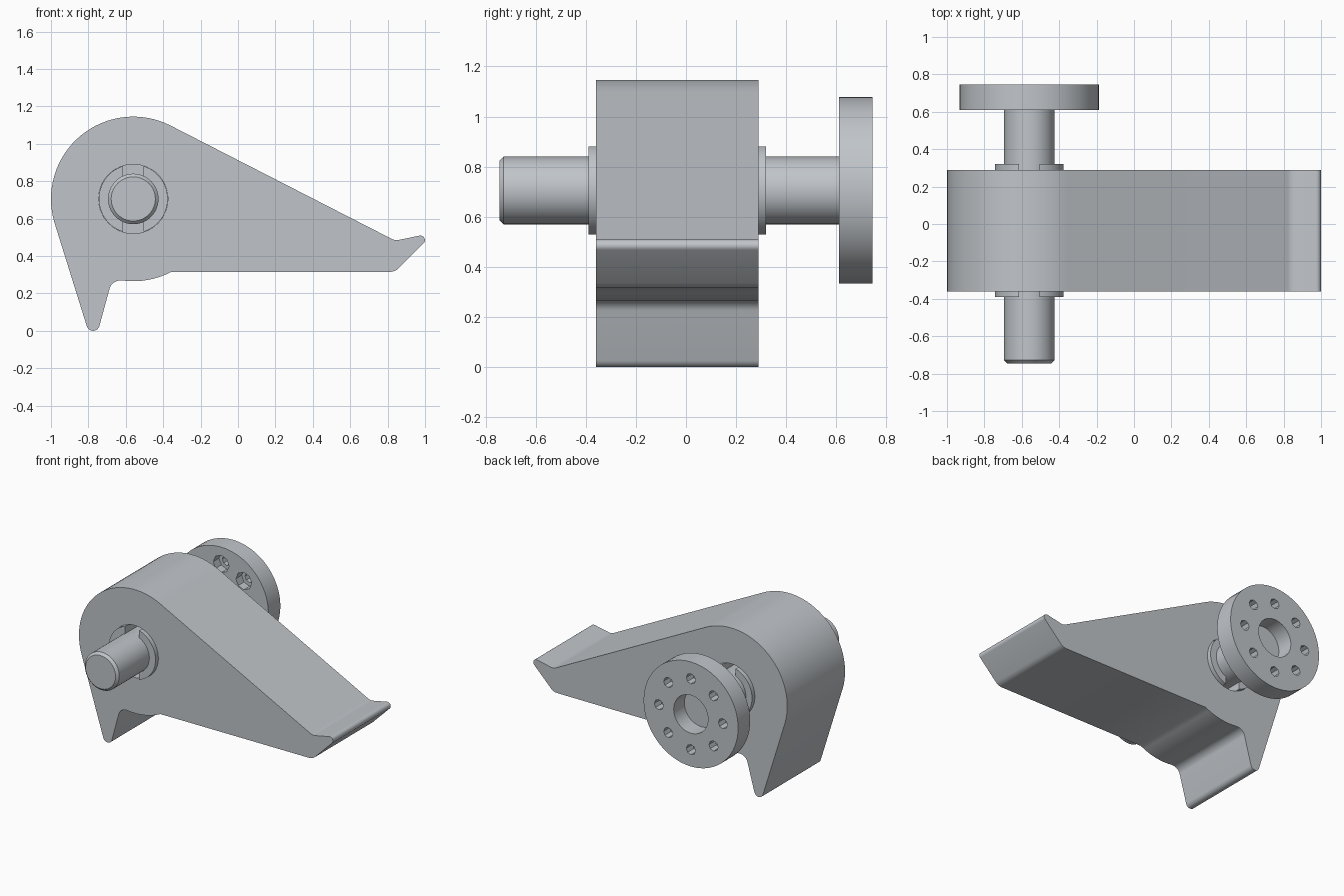
import bpy, bmesh, math
from mathutils import Vector

if "Cube" in bpy.data.objects:
    bpy.data.objects.remove(bpy.data.objects["Cube"], do_unlink=True)

# Single steel-grey material
steel = bpy.data.materials.new("steel grey")
steel.use_nodes = True
GREY = (0.53, 0.56, 0.59, 1.0)
steel.diffuse_color = GREY
steel.node_tree.nodes["Principled BSDF"].inputs["Base Color"].default_value = GREY

CX, CZ = -0.56, 0.705        # pivot axis, parallel to y
R_BODY, R_BORE, R_SHAFT = 0.44, 0.185, 0.135


def finish(name, bm):
    bmesh.ops.recalc_face_normals(bm, faces=bm.faces)
    mesh = bpy.data.meshes.new(name)
    bm.to_mesh(mesh)
    bm.free()
    obj = bpy.data.objects.new(name, mesh)
    bpy.context.collection.objects.link(obj)
    mesh.materials.append(steel)
    return obj


def add_lathe(bm, profile, cx=CX, cz=CZ, n=64, closed=False):
    """Spin (radius, y) points about an axis parallel to y."""
    rings = []
    for r, y in profile:
        rings.append([bm.verts.new((cx + r * math.cos(2 * math.pi * i / n), y,
                                    cz + r * math.sin(2 * math.pi * i / n)))
                      for i in range(n)])
    pairs = list(zip(rings, rings[1:]))
    if closed:
        pairs.append((rings[-1], rings[0]))
    else:
        bm.faces.new(rings[0])
        bm.faces.new(rings[-1])
    for a, b in pairs:
        for i in range(n):
            j = (i + 1) % n
            bm.faces.new((a[i], a[j], b[j], b[i]))


def lathe(name, profile, **kw):
    bm = bmesh.new()
    add_lathe(bm, profile, **kw)
    return finish(name, bm)


def select_only(obj):
    bpy.ops.object.select_all(action='DESELECT')
    obj.select_set(True)
    bpy.context.view_layer.objects.active = obj


def cut(obj, cutter):
    cutter.hide_render = True
    mod = obj.modifiers.new("cut", 'BOOLEAN')
    mod.operation = 'DIFFERENCE'
    mod.solver = 'EXACT'
    mod.object = cutter
    select_only(obj)
    bpy.ops.object.modifier_apply(modifier=mod.name)
    bpy.data.objects.remove(cutter, do_unlink=True)


def smooth(obj):
    select_only(obj)
    bpy.ops.object.shade_smooth_by_angle(angle=math.radians(30))


def arc(a0, a1, n):
    return [(CX + R_BODY * math.cos(math.radians(a0 + (a1 - a0) * i / n)),
             CZ + R_BODY * math.sin(math.radians(a0 + (a1 - a0) * i / n)))
            for i in range(n + 1)]


def fillet(prev, corner, nxt, r, n=8):
    """Points of a round of radius r at a corner."""
    c = Vector(corner)
    u, v = (Vector(prev) - c).normalized(), (Vector(nxt) - c).normalized()
    half = u.angle(v) / 2
    mid = (u + v).normalized()
    centre = c + mid * (r / math.sin(half))
    t0 = c + u * (r / math.tan(half)) - centre
    t1 = c + v * (r / math.tan(half)) - centre
    total = t0.angle(t1)
    pts = []
    for i in range(n + 1):
        f = i / n
        p = (t0 * math.sin((1 - f) * total) + t1 * math.sin(f * total)) / math.sin(total)
        pts.append(tuple(centre + p))
    return pts


# Lever body: rounded head, claw below, long arm with an upturned toe
head = arc(62.8, 197.3, 32)
belly = arc(262.2, 297.1, 8)
claw, throat = (-0.7725, -0.09), (-0.675, 0.268)
heel, toe, notch = (0.84, 0.315), (1.05, 0.525), (0.84, 0.482)
outline = (head
           + fillet(head[-1], claw, throat, 0.035)
           + fillet(claw, throat, belly[0], 0.06)
           + belly
           + fillet(belly[-1], heel, toe, 0.07)
           + fillet(heel, toe, notch, 0.0245)
           + fillet(toe, notch, head[0], 0.06))
bm = bmesh.new()
face = bm.faces.new([bm.verts.new((x, -0.36, z)) for x, z in outline])
ext = bmesh.ops.extrude_face_region(bm, geom=[face])
bmesh.ops.translate(bm, vec=(0, 0.65, 0),
                    verts=[e for e in ext["geom"] if isinstance(e, bmesh.types.BMVert)])
body = finish("lever_body", bm)
cut(body, lathe("bore_cutter", [(R_BORE, -0.6), (R_BORE, 0.6)]))
smooth(body)

# Split bushing lining the bore, slotted at top and bottom
bushing = lathe("split_bushing", [(R_SHAFT, -0.39), (R_BORE - 0.001, -0.39),
                                  (R_BORE - 0.001, 0.32), (R_SHAFT, 0.32)], closed=True)
bm = bmesh.new()
bmesh.ops.create_cube(bm, size=1)
bmesh.ops.scale(bm, vec=(0.11, 1.2, 0.6), verts=bm.verts)
bmesh.ops.translate(bm, vec=(CX, 0, CZ), verts=bm.verts)
cut(bushing, finish("slot_cutter", bm))
smooth(bushing)

# Pivot shaft with chamfered front end
shaft = lathe("pivot_shaft", [(0.118, -0.745), (R_SHAFT, -0.728), (R_SHAFT, 0.625)])
smooth(shaft)

# Flange ring with eight counterbored bolt holes
flange = lathe("flange", [(R_SHAFT, 0.61), (0.372, 0.61), (0.372, 0.745), (R_SHAFT, 0.745)],
               closed=True)
bm = bmesh.new()
for k in range(8):
    a = k * math.pi / 4
    add_lathe(bm, [(0.062, 0.55), (0.062, 0.675), (0.036, 0.675), (0.036, 0.8)],
              cx=CX + 0.252 * math.cos(a), cz=CZ + 0.252 * math.sin(a), n=8)
cut(flange, finish("bolt_hole_cutter", bm))
smooth(flange)
